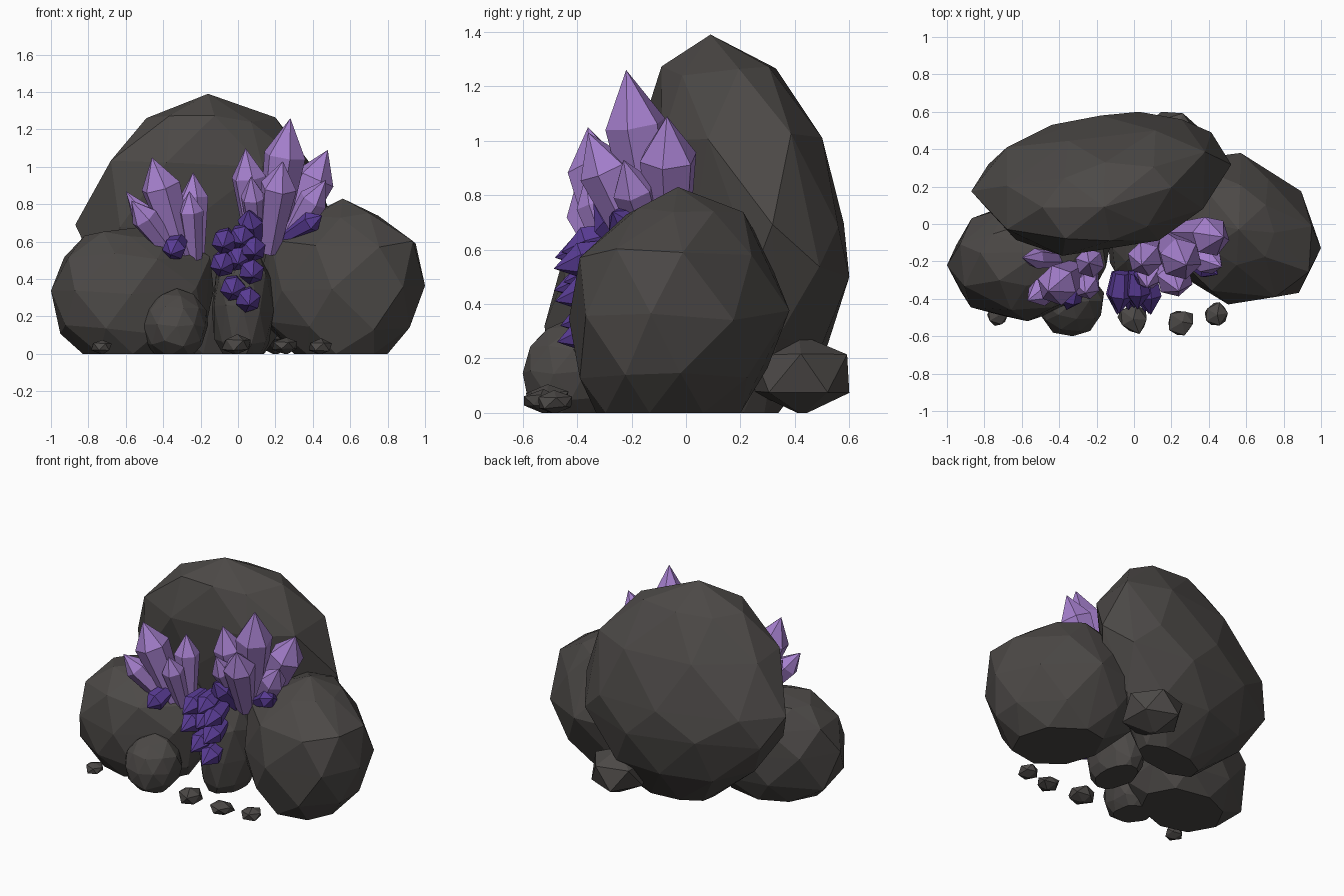
import bpy, bmesh, random
from math import cos, sin, pi
from mathutils import Vector

cube = bpy.data.objects.get("Cube")
if cube:
    bpy.data.objects.remove(cube, do_unlink=True)


def material(name, colour):
    mat = bpy.data.materials.new(name)
    mat.use_nodes = True
    mat.diffuse_color = (*colour, 1)
    mat.node_tree.nodes["Principled BSDF"].inputs["Base Color"].default_value = (*colour, 1)
    return mat


STONE = material("dark stone", (0.072, 0.066, 0.062))
LILAC = material("light purple crystal", (0.37, 0.21, 0.60))
VIOLET = material("deep purple crystal", (0.10, 0.045, 0.30))


def finish(bm, name, mat):
    bmesh.ops.recalc_face_normals(bm, faces=bm.faces)
    mesh = bpy.data.meshes.new(name)
    bm.to_mesh(mesh)
    bm.free()
    mesh.materials.append(mat)
    obj = bpy.data.objects.new(name, mesh)
    bpy.context.collection.objects.link(obj)
    return obj


def fit(points, axis, low, high):
    """Stretch the points along one axis so they span low..high."""
    values = [p[axis] for p in points]
    start, span = min(values), max(values) - min(values)
    for p in points:
        p[axis] = low + (p[axis] - start) / span * (high - low)


def boulder(name, layers, top, seed, turn=0, first=0, count=8):
    """Faceted hull round uneven rings, each given as z, x range and y range."""
    rng = random.Random(seed)
    bm = bmesh.new()
    for n, (z, x0, x1, y0, y1) in enumerate(layers):
        ring = []
        for i in range(count):
            a = 2 * pi * (i + first + n / 2 + rng.uniform(-0.15, 0.15)) / count
            lift = rng.uniform(-0.025, 0.025) if n else 0
            ring.append(Vector((cos(a), sin(a) + turn * cos(a), z + lift)))
        fit(ring, 0, x0, x1)
        fit(ring, 1, y0, y1)
        for p in ring:
            bm.verts.new(p)
    bm.verts.new(top)
    bmesh.ops.convex_hull(bm, input=bm.verts[:])
    bmesh.ops.delete(bm, geom=[v for v in bm.verts if not v.link_faces], context='VERTS')
    return finish(bm, name, STONE)


def stone(name, low, high, seed, detail=2, rough=0.05, sink=0.12):
    """Small faceted stone filling the box low..high, cut flat at the ground."""
    rng = random.Random(seed)
    bm = bmesh.new()
    bmesh.ops.create_icosphere(bm, subdivisions=detail, radius=1)
    for v in bm.verts:
        v.co += Vector([rng.uniform(-rough, rough) for _ in range(3)])
    points = [v.co for v in bm.verts]
    for axis in range(3):
        drop = sink * high[2] if axis == 2 else 0
        fit(points, axis, low[axis] - drop, high[axis])
    geom = bm.verts[:] + bm.edges[:] + bm.faces[:]
    bmesh.ops.bisect_plane(bm, geom=geom, plane_co=(0, 0, 0), plane_no=(0, 0, -1), clear_outer=True)
    bmesh.ops.holes_fill(bm, edges=[e for e in bm.edges if e.is_boundary])
    return finish(bm, name, STONE)


def crystal(bm, base, tip, width, shoulder=0.72, foot=0.6, sides=6):
    """Six-sided shaft that widens to a shoulder and ends in a point."""
    base, tip = Vector(base), Vector(tip)
    axis = tip - base
    side = axis.cross(Vector((0.3, 1, 0.2))).normalized()
    other = axis.normalized().cross(side)
    rings = []
    for along, radius in ((0, foot * width), (shoulder, width)):
        centre = base + axis * along
        rings.append([bm.verts.new(centre + radius * (cos(a) * side + sin(a) * other))
                      for a in (2 * pi * i / sides for i in range(sides))])
    point = bm.verts.new(tip)
    for i in range(sides):
        j = (i + 1) % sides
        bm.faces.new((rings[0][i], rings[0][j], rings[1][j], rings[1][i]))
        bm.faces.new((rings[1][i], rings[1][j], point))
    bm.faces.new(rings[0])


def cluster(name, root, tips, mat):
    """Crystals fanning out from one root."""
    bm = bmesh.new()
    root = Vector(root)
    for x, y, z, width in tips:
        tip = Vector((x, y, z))
        base = root + (tip - root) * 0.3
        base.z = root.z
        crystal(bm, base, tip, width)
    return finish(bm, name, mat)


# Large boulders
boulder("back_boulder", [
    (0, -0.32, 0.14, 0.1, 0.34),
    (0.26, -0.66, 0.34, 0, 0.52),
    (0.52, -0.78, 0.46, -0.06, 0.6),
    (0.7, -0.87, 0.52, -0.12, 0.58),
    (1.02, -0.68, 0.38, -0.17, 0.5),
    (1.25, -0.49, 0.2, -0.09, 0.33),
], (-0.16, 0.09, 1.39), 4, turn=0.25, first=0.5)
boulder("right_boulder", [
    (0, 0.3, 0.8, -0.33, 0.2),
    (0.15, 0.16, 0.92, -0.39, 0.3),
    (0.36, 0.1, 1, -0.43, 0.38),
    (0.59, 0.17, 0.95, -0.39, 0.29),
    (0.73, 0.34, 0.75, -0.22, 0.21),
], (0.56, -0.03, 0.83), 7, turn=-0.2)
boulder("left_boulder", [
    (0, -0.83, -0.25, -0.42, 0.04),
    (0.13, -0.95, -0.18, -0.49, 0.1),
    (0.33, -1, -0.13, -0.52, 0.15),
    (0.52, -0.93, -0.15, -0.46, 0.1),
    (0.64, -0.82, -0.28, -0.33, 0.02),
], (-0.5, -0.15, 0.68), 11, turn=0.1)

# Smaller stones between and behind them
stone("middle_stone", (-0.14, -0.36, 0), (0.19, 0.1, 0.62), 3, sink=0.2)
stone("front_stone", (-0.51, -0.6, 0), (-0.16, -0.24, 0.35), 5)
stone("back_stone", (0.03, 0.24, 0), (0.38, 0.6, 0.29), 8, detail=1, rough=0.04, sink=0.03)

# Pebbles along the front
pebbles = [(-0.73, -0.49, 0.055), (-0.01, -0.51, 0.078), (0.25, -0.53, 0.065), (0.44, -0.48, 0.062)]
for n, (x, y, r) in enumerate(pebbles):
    stone(f"pebble_{n + 1}", (x - r, y - r, 0), (x + r, y + r, 1.35 * r), n,
          detail=1, rough=0.12, sink=0.05)

# Light crystal clusters
cluster("right_crystals", (0.13, -0.05, 0.55), [
    (0.28, -0.22, 1.26, 0.115),
    (0.48, -0.07, 1.09, 0.11),
    (0.04, -0.22, 1.1, 0.095),
    (0.24, -0.36, 1.03, 0.1),
    (0.47, -0.23, 0.93, 0.08),
    (0.07, -0.34, 0.95, 0.07),
], LILAC)
cluster("left_crystals", (-0.22, -0.2, 0.5), [
    (-0.46, -0.36, 1.05, 0.11),
    (-0.24, -0.21, 0.97, 0.08),
    (-0.26, -0.37, 0.87, 0.07),
    (-0.6, -0.18, 0.87, 0.055),
    (-0.57, -0.41, 0.82, 0.075),
], LILAC)

# Deep purple crystals on the face of the middle stone
bm = bmesh.new()
for x, z in [(-0.08, 0.58), (0.02, 0.6), (0.09, 0.54), (-0.09, 0.46), (0, 0.49),
             (0.08, 0.42), (-0.03, 0.33), (0.06, 0.27)]:
    reach = 0.45 + 0.4 * abs(x)
    crystal(bm, (x * 0.8, -0.26, z + 0.05), (x, -reach, z - 0.01), 0.07, 0.55, 0.7)
crystal(bm, (0.09, -0.14, 0.55), (0.055, -0.34, 0.77), 0.07)
finish(bm, "middle_crystals", VIOLET)

# Stray deep purple crystals beside the light clusters
bm = bmesh.new()
crystal(bm, (0.25, -0.15, 0.62), (0.45, -0.27, 0.74), 0.06)
crystal(bm, (-0.3, -0.25, 0.63), (-0.36, -0.46, 0.53), 0.065)
finish(bm, "stray_crystals", VIOLET)
